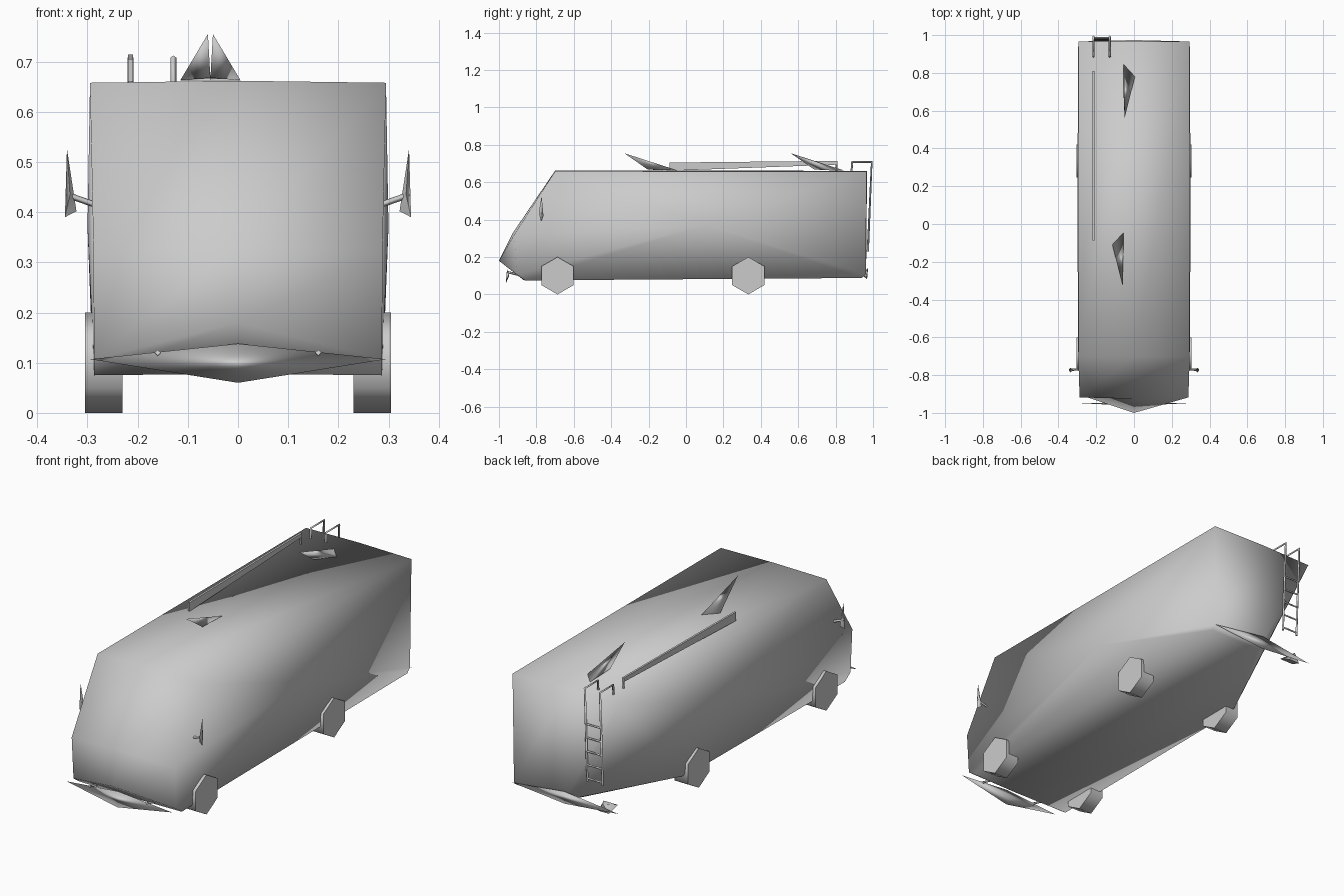
import bpy, bmesh, math

if "Cube" in bpy.data.objects:
    bpy.data.objects.remove(bpy.data.objects["Cube"])


def solid(name, verts, faces=None, smooth=None):
    """Mesh from points; without faces it becomes their convex hull."""
    bm = bmesh.new()
    vs = [bm.verts.new(v) for v in verts]
    if faces is None:
        bmesh.ops.convex_hull(bm, input=vs)
    else:
        for f in faces:
            bm.faces.new([vs[i] for i in f])
    bmesh.ops.recalc_face_normals(bm, faces=bm.faces[:])
    me = bpy.data.meshes.new(name)
    bm.to_mesh(me)
    bm.free()
    ob = bpy.data.objects.new(name, me)
    bpy.context.collection.objects.link(ob)
    if smooth:
        bpy.ops.object.select_all(action='DESELECT')
        ob.select_set(True)
        bpy.context.view_layer.objects.active = ob
        bpy.ops.object.shade_smooth_by_angle(angle=math.radians(smooth))
    return ob


def path_bar(name, pts, r):
    """Thin square bar following a list of points."""
    cu = bpy.data.curves.new(name, 'CURVE')
    cu.dimensions = '3D'
    cu.bevel_depth = r
    cu.bevel_resolution = 0
    cu.use_fill_caps = True
    sp = cu.splines.new('POLY')
    sp.points.add(len(pts) - 1)
    for p, co in zip(sp.points, pts):
        p.co = (*co, 1)
    ob = bpy.data.objects.new(name, cu)
    bpy.context.collection.objects.link(ob)
    return ob


# Body shell: side outline, pointed centre outline, and gently bulged sides
side = [(.295, -.70, .658), (.288, -.918, .32), (.287, -.905, .107), (.287, -.86, .075),
        (.289, .94, .088), (.289, .962, .11), (.295, .965, .658)]
centre = [(0, -.70, .662), (0, -.925, .33), (0, -1.0, .18), (0, -.87, .078),
          (0, .94, .088), (0, .963, .11), (0, .968, .661)]
n = len(side)
verts = side + centre + [(-x, y, z) for x, y, z in side]
verts += [(.300, .1, .37), (-.300, .1, .37)]
# lower rear left corner is cut away behind the ladder
verts[2 * n + 4] = (-.289, .40, .085)
verts[2 * n + 5] = (-.03, .963, .11)
faces = []
for i in range(n):
    j = (i + 1) % n
    faces += [(i, j, n + j, n + i), (n + i, n + j, 2 * n + j, 2 * n + i), (i, j, 3 * n)]
    if i not in (4, 5):
        faces.append((2 * n + i, 2 * n + j, 3 * n + 1))
faces += [(2 * n + 4, 2 * n + 6, 3 * n + 1), (2 * n + 4, 2 * n + 5, 2 * n + 6)]
solid("camper_body", verts, faces, smooth=180)

# Six-sided wheels
for y, label in ((-.687, "front"), (.333, "rear")):
    for s in (-1, 1):
        pts = []
        for x in (.23, .305):
            for k in range(6):
                a = math.radians(60 * k)
                pts.append((s * x, y + .1 * math.sin(a), .1 + .1 * math.cos(a)))
        ring = [(k, (k + 1) % 6, (k + 1) % 6 + 6, k + 6) for k in range(6)]
        solid(label + "_wheel", pts, ring + [tuple(range(6)), tuple(range(6, 12))], smooth=70)

# Door mirrors with their arms
for s in (-1, 1):
    solid("mirror", [(s * .341, -.772, .527), (s * .345, -.775, .39), (s * .322, -.768, .402),
                     (s * .335, -.787, .435), (s * .338, -.762, .42)], smooth=70)
    path_bar("mirror_arm", [(s * .285, -.768, .415), (s * .342, -.773, .435)], .006)

# Diamond bumpers
solid("front_bumper", [(.295, -.948, .107), (-.295, -.948, .107), (0, -.957, .138),
                       (0, -.963, .06), (0, -.945, .1)], smooth=180)
solid("rear_bumper", [(.297, .966, .107), (-.297, .966, .107), (0, .974, .145),
                      (0, .968, .08), (0, .95, .1)], smooth=180)
for s in (-1, 1):
    path_bar("bumper_bracket", [(s * .16, -.955, .12), (s * .16, -.86, .095)], .006)

# Exhaust tip below the ladder
solid("exhaust_tip", [(-.17, .90, .115), (-.25, .90, .115), (-.18, .96, .09),
                      (-.24, .96, .09), (-.21, .965, .135)], smooth=70)

# Open roof hatches, leaning towards the front
for y, s in ((-.33, -1), (.56, 1)):
    x = -.055
    solid("roof_hatch", [(x + s * .005, y, .755), (x, y + .125, .668), (x, y + .285, .663),
                         (x + s * .06, y + .22, .663)], smooth=180)

# Roof awning: a thin wedge panel with a rear post
ends = [(-.088, .661), (-.088, .705), (.81, .714), (.81, .694)]
solid("roof_awning", [(x, y, z) for x in (-.219, -.209) for y, z in ends])
path_bar("awning_rear_post", [(-.214, .805, .655), (-.214, .805, .708)], .005)

# Rear ladder hooked over the roof edge
lx = (-.214, -.129)
for x in lx:
    path_bar("ladder_rail", [(x, .885, .65), (x, .888, .708), (x, .993, .708), (x, .972, .23)], .006)
for k in range(5):
    z = .245 + .07 * k
    y = .972 + (z - .23) * .044
    path_bar("ladder_rung", [(lx[0], y, z), (lx[1], y, z)], .005)
